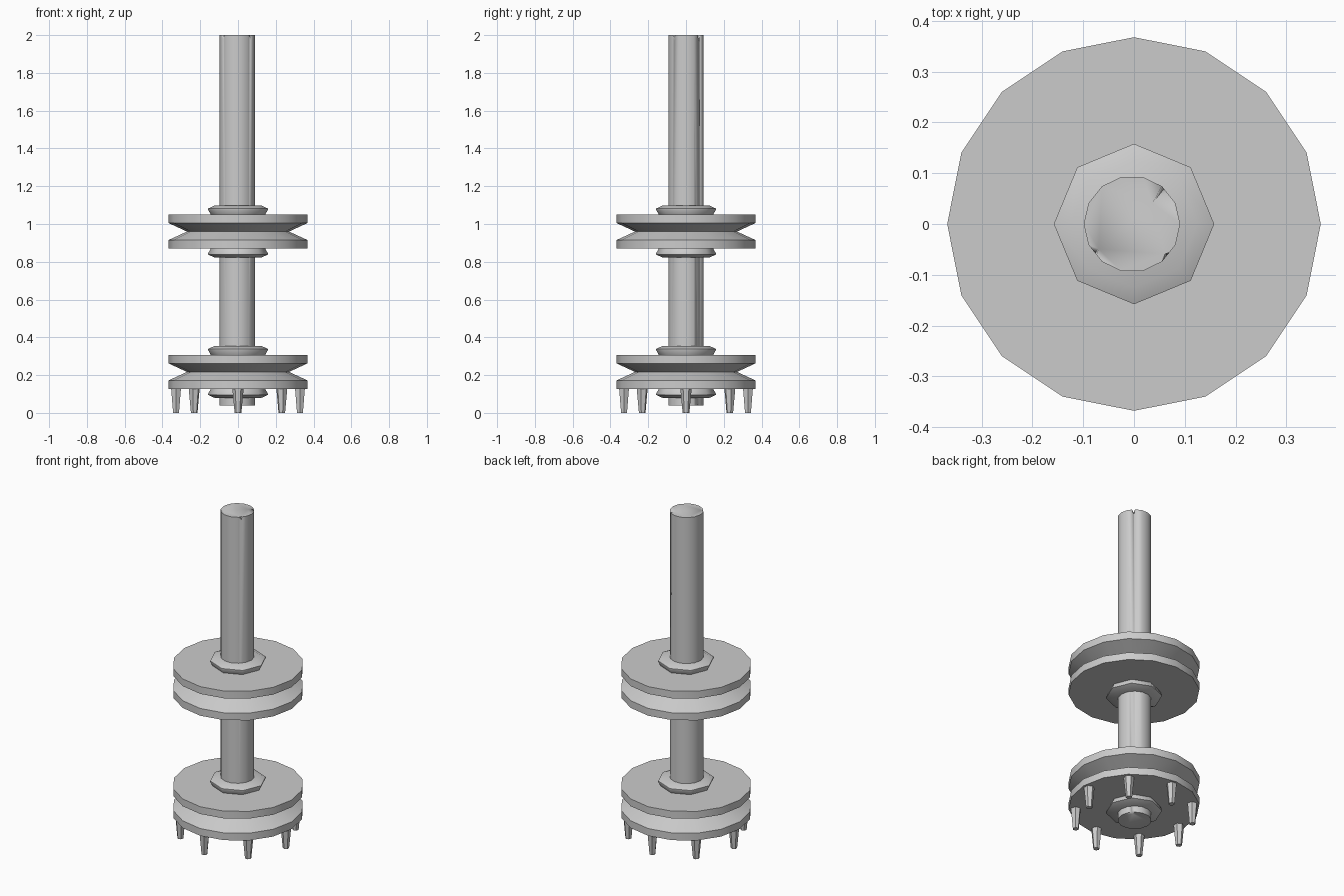
import bpy
import bmesh
from math import cos, sin, pi, radians
from mathutils import Matrix, Vector

cube = bpy.data.objects.get("Cube")
if cube:
    bpy.data.objects.remove(cube, do_unlink=True)

steel = bpy.data.materials.new("grey steel")
steel.use_nodes = True
GREY = (0.6, 0.6, 0.6, 1)
steel.diffuse_color = GREY
steel.node_tree.nodes["Principled BSDF"].inputs["Base Color"].default_value = GREY


def finish(bm, name, angle=30):
    bmesh.ops.recalc_face_normals(bm, faces=bm.faces)
    mesh = bpy.data.meshes.new(name)
    bm.to_mesh(mesh)
    bm.free()
    obj = bpy.data.objects.new(name, mesh)
    bpy.context.collection.objects.link(obj)
    mesh.materials.append(steel)
    bpy.ops.object.select_all(action='DESELECT')
    obj.select_set(True)
    bpy.context.view_layer.objects.active = obj
    bpy.ops.object.shade_smooth_by_angle(angle=radians(angle))
    return obj


def lathe(name, profile, sides, z=0, x=0, angle=30):
    """Closed turned solid from (radius, height) pairs."""
    bm = bmesh.new()
    rings = [[bm.verts.new((x + r * cos(2 * pi * i / sides),
                            r * sin(2 * pi * i / sides), z + h))
              for i in range(sides)] for r, h in profile]
    for a, b in zip(rings, rings[1:]):
        for i in range(sides):
            j = (i + 1) % sides
            bm.faces.new((a[i], a[j], b[j], b[i]))
    bm.faces.new(rings[0])
    bm.faces.new(rings[-1])
    return finish(bm, name, angle)


# Grooved wheels, each clamped between two octagonal nuts
WHEEL = [(0.368, -0.09), (0.368, -0.045), (0.27, 0),
         (0.368, 0.045), (0.368, 0.09)]
NUT = [(0.143, 0.088), (0.158, 0.115), (0.158, 0.122), (0.125, 0.137)]
for label, z in (("lower", 0.217), ("upper", 0.96)):
    lathe(label + "_wheel", WHEEL, 16, z, angle=25)
    lathe(label + "_wheel_top_nut", NUT, 8, z, angle=46)
    lathe(label + "_wheel_bottom_nut", [(r, -h) for r, h in NUT], 8, z, angle=46)

# Tapered spikes under the lower wheel
for i in range(8):
    a = i * pi / 4
    bm = bmesh.new()
    bmesh.ops.create_cone(bm, cap_ends=True, segments=6, radius1=0.018,
                          radius2=0.031, depth=0.14,
                          matrix=Matrix.Translation((0, 0, 0.07)))
    bm.transform(Matrix.Translation((0.328 * cos(a), 0.328 * sin(a), 0))
                 @ Matrix.Rotation(a, 4, 'Z'))
    finish(bm, f"spike_{i + 1}")

# Central shaft
shaft = lathe("shaft", [(0.095, 0.04), (0.095, 2.0)], 14, x=-0.004)


def chip(name, angle, radius, z, width, depth, height):
    """Cut a pointed sliver out of the shaft rim; negative height points up."""
    bm = bmesh.new()
    out = Vector((cos(angle), sin(angle), 0))
    side = Vector((-sin(angle), cos(angle), 0))
    base = out * radius + Vector((0, 0, z))
    corners = [base - out * depth, base + out * 0.03 + side * width,
               base + out * 0.03 - side * width]
    tip = base + out * 0.015 + side * width * 0.2 - Vector((0, 0, height))
    bmesh.ops.convex_hull(bm, input=[bm.verts.new(p) for p in corners + [tip]])
    cutter = finish(bm, name)
    cutter.hide_render = True
    mod = shaft.modifiers.new(name, 'BOOLEAN')
    mod.operation = 'DIFFERENCE'
    mod.solver = 'EXACT'
    mod.object = cutter
    bpy.context.view_layer.objects.active = shaft
    bpy.ops.object.modifier_apply(modifier=name)
    bpy.data.objects.remove(cutter, do_unlink=True)


# Worn notches and cracks at the shaft ends
chip("top_notch", radians(48), 0.095, 2.005, 0.018, 0.045, 0.06)
chip("front_flake", radians(-45), 0.095, 2.005, 0.09, 0.012, 0.07)
chip("front_crack", radians(-43), 0.095, 2.005, 0.016, 0.01, 0.2)
chip("side_flake", radians(215), 0.095, 2.005, 0.03, 0.012, 0.06)
chip("bottom_notch", radians(45), 0.095, 0.035, 0.016, 0.03, -0.04)
